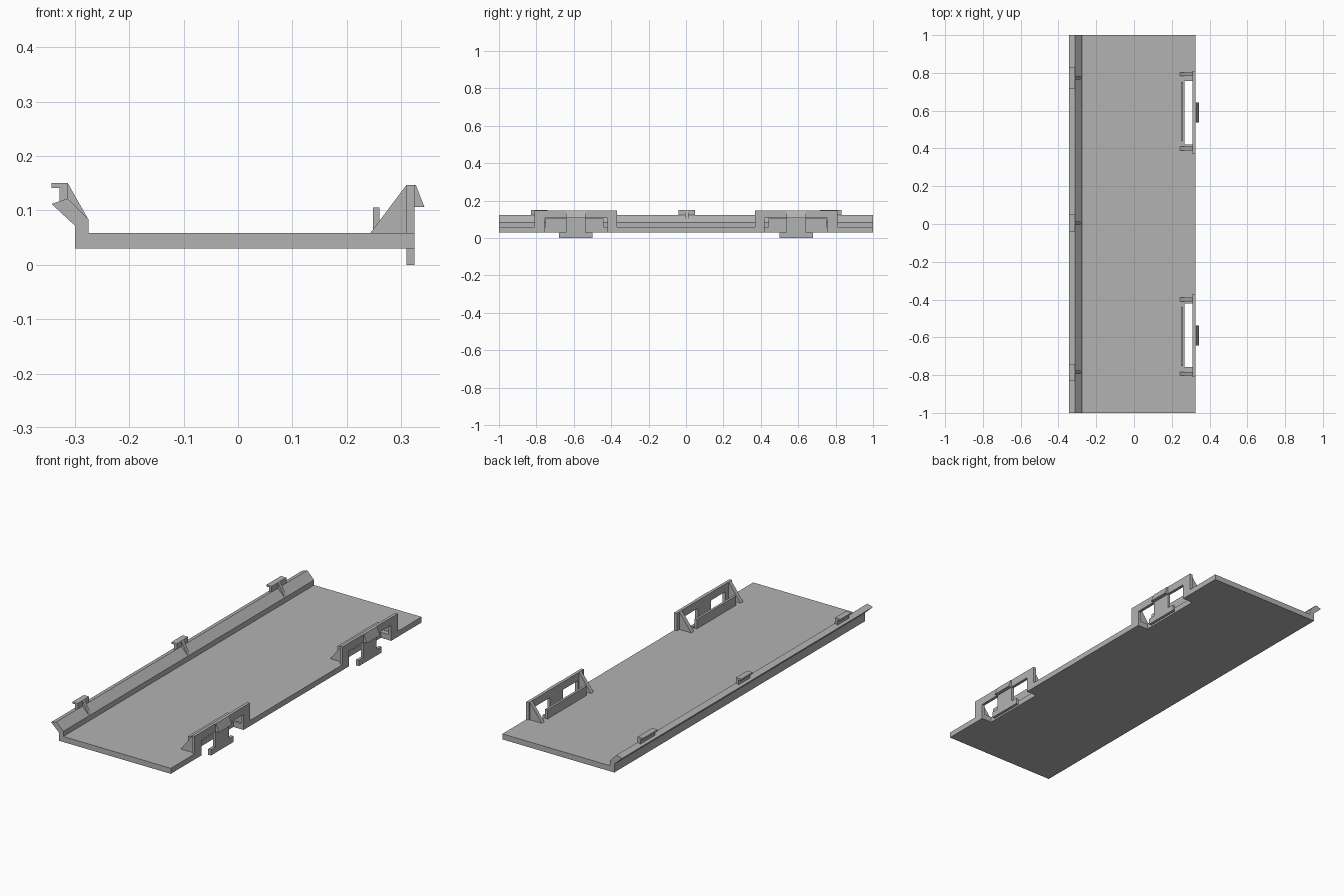
import bpy
import bmesh
from mathutils import Vector

cube = bpy.data.objects.get("Cube")
if cube:
    bpy.data.objects.remove(cube, do_unlink=True)

# Single plain grey plastic
GREY = (0.45, 0.45, 0.45, 1)
grey = bpy.data.materials.new("grey plastic")
grey.use_nodes = True
grey.diffuse_color = GREY
grey.node_tree.nodes["Principled BSDF"].inputs["Base Color"].default_value = GREY


def prism(name, outline, axis, low, high):
    """Extrude a flat outline along one axis, from low to high."""
    def place(p, q, d):
        return {"x": (d, p, q), "y": (p, d, q), "z": (p, q, d)}[axis]

    bm = bmesh.new()
    face = bm.faces.new([bm.verts.new(place(p, q, low)) for p, q in outline])
    grown = bmesh.ops.extrude_face_region(bm, geom=[face])["geom"]
    shift = Vector(place(0, 0, high - low))
    bmesh.ops.translate(bm, vec=shift,
                        verts=[v for v in grown if isinstance(v, bmesh.types.BMVert)])
    bmesh.ops.recalc_face_normals(bm, faces=bm.faces)
    mesh = bpy.data.meshes.new(name)
    bm.to_mesh(mesh)
    bm.free()
    mesh.materials.append(grey)
    obj = bpy.data.objects.new(name, mesh)
    bpy.context.collection.objects.link(obj)
    return obj


def rect(a, b, c, d):
    return [(a, c), (b, c), (b, d), (a, d)]


BASE, TOP = 0.03, 0.058            # panel underside and upper face
IN, OUT, PEAK = 0.31, 0.325, 0.147  # latch wall faces and height
HOLE = (0.42, 0.757)               # slot along the panel edge

# Flat panel with a slot under each latch
edge = [(OUT, HOLE[0]), (0.268, HOLE[0]), (0.268, HOLE[1]), (OUT, HOLE[1])]
near_edge = [(x, -y) for x, y in reversed(edge)]
prism("panel", [(-0.30, -1), (OUT, -1)] + near_edge + edge + [(OUT, 1), (-0.30, 1)],
      "z", BASE, TOP)

# Slanted lip along the right edge
prism("slanted_lip", [(-0.30, TOP), (-0.275, TOP), (-0.275, 0.084), (-0.313, 0.122),
                      (-0.343, 0.112), (-0.30, 0.072)], "y", -1, 1)

# Small hooks on the lip, each with a thin rib
hook = [(-0.313, 0.12), (-0.313, 0.15), (-0.343, 0.15), (-0.343, 0.141),
        (-0.328, 0.141), (-0.328, 0.116)]
rib = [(-0.313, 0.12), (-0.275, 0.083), (-0.313, 0.15)]
for label, y, half in (("front", -0.785, 0.045), ("middle", 0.004, 0.045),
                       ("back", 0.774, 0.058)):
    prism(label + "_lip_hook", hook, "y", y - half, y + half)
    prism(label + "_lip_rib", rib, "y", y - 0.009, y + 0.009)

# Two mirrored snap latches on the left edge
for label, s in (("front", -1), ("back", 1)):
    # Arched wall, with a central tongue ending in a wide foot
    wall = [(0.37, TOP), (HOLE[0], TOP), (HOLE[0], 0.108), (0.537, 0.108), (0.537, BASE),
            (0.50, BASE), (0.50, 0), (0.68, 0), (0.68, BASE), (0.642, BASE),
            (0.642, 0.108), (HOLE[1], 0.108), (HOLE[1], TOP), (0.81, TOP),
            (0.81, PEAK), (0.37, PEAK)]
    prism(label + "_latch_wall", [(s * y, z) for y, z in wall], "x", IN, OUT)
    # Wedge catch on the outer face
    prism(label + "_latch_catch", [(OUT, 0.106), (0.343, 0.106), (OUT + 0.002, PEAK),
                                   (OUT, PEAK)], "y", s * 0.537, s * 0.642)
    # Triangular gussets at both ends
    for y in (0.40, 0.793):
        prism(label + "_latch_gusset", [(0.243, TOP), (IN, TOP), (IN, PEAK)],
              "y", s * (y - 0.01), s * (y + 0.01))
    # Low guard bar behind the slot
    prism(label + "_guard_bar", rect(0.248, 0.26, TOP, 0.105), "y", s * 0.44, s * 0.752)
